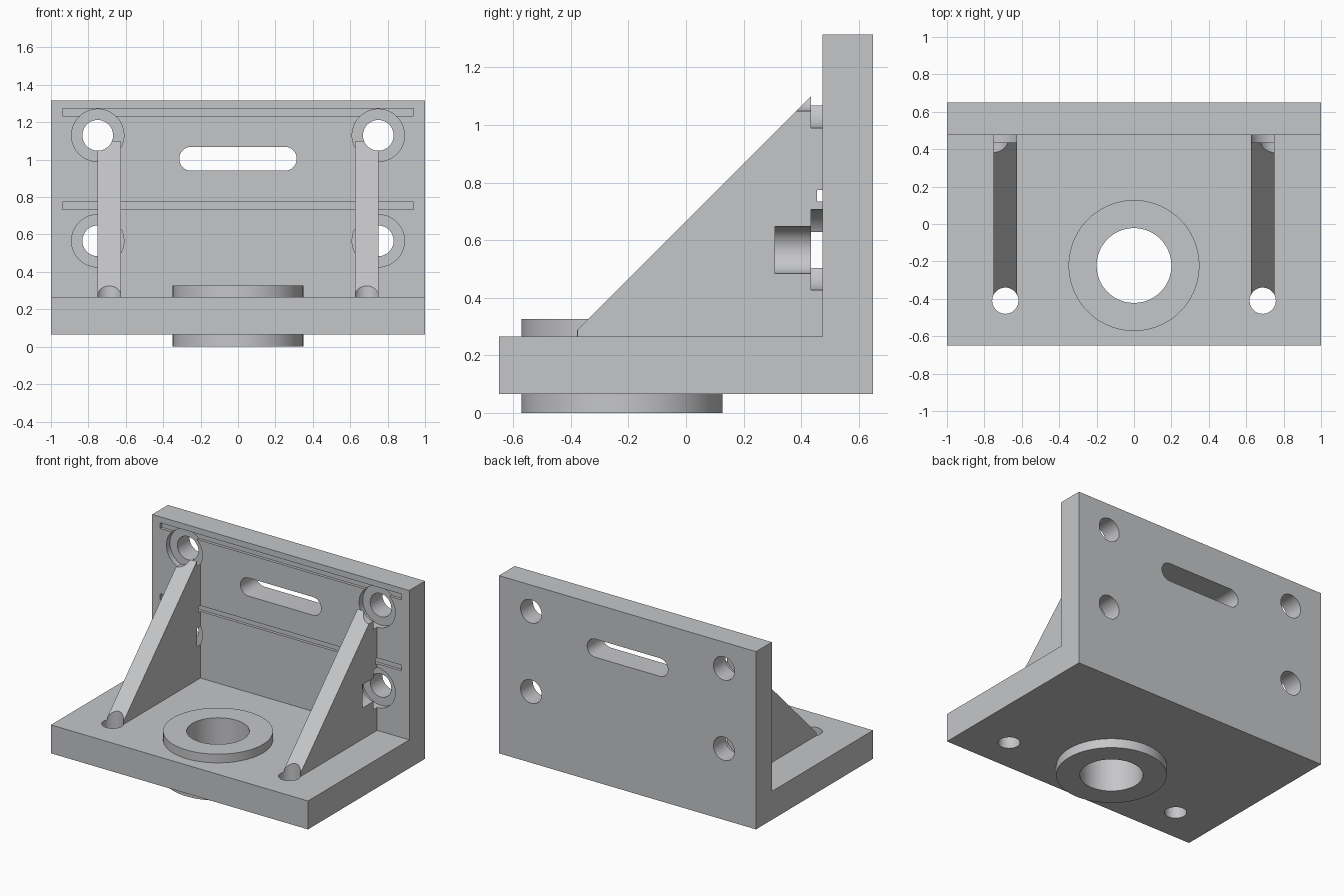
import bpy, bmesh, math

cube = bpy.data.objects.get("Cube")
if cube:
    bpy.data.objects.remove(cube, do_unlink=True)

metal = bpy.data.materials.new("light_grey_metal")
metal.use_nodes = True
GREY = (0.56, 0.565, 0.58, 1)
metal.diffuse_color = GREY
metal.node_tree.nodes["Principled BSDF"].inputs["Base Color"].default_value = GREY


def prism(name, points, axis, start, end):
    """Extrude a flat outline along x, y or z."""
    bm = bmesh.new()

    def place(p, d):
        co = list(p)
        co.insert("xyz".index(axis), d)
        return bm.verts.new(co)

    face = bm.faces.new([place(p, start) for p in points])
    out = bmesh.ops.extrude_face_region(bm, geom=[face])
    for g in out["geom"]:
        if isinstance(g, bmesh.types.BMVert):
            g.co["xyz".index(axis)] = end
    bmesh.ops.recalc_face_normals(bm, faces=bm.faces[:])
    mesh = bpy.data.meshes.new(name)
    bm.to_mesh(mesh)
    bm.free()
    mesh.materials.append(metal)
    obj = bpy.data.objects.new(name, mesh)
    bpy.context.collection.objects.link(obj)
    return obj


def capsule(cx, cy, r, half=0.0, n=64):
    """Circle, or a rounded slot when half is above zero."""
    pts = []
    for i in range(n):
        a = 2 * math.pi * (i + 0.5) / n - math.pi / 2
        side = half if math.cos(a) > 0 else -half
        pts.append((cx + side + r * math.cos(a), cy + r * math.sin(a)))
    return pts


def rect(x0, x1, y0, y1):
    return [(x0, y0), (x1, y0), (x1, y1), (x0, y1)]


def combine(target, tool, operation):
    mod = target.modifiers.new(operation.lower(), "BOOLEAN")
    mod.operation = operation
    mod.solver = "EXACT"
    mod.object = tool
    bpy.context.view_layer.objects.active = target
    bpy.ops.object.modifier_apply(modifier=mod.name)
    bpy.data.objects.remove(tool, do_unlink=True)


# L-shaped base and upright plate
bracket = prism("angle_bracket", [(-0.65, 0.065), (0.65, 0.065), (0.65, 1.315),
                (0.475, 1.315), (0.475, 0.265), (-0.65, 0.265)], "x", -1, 1)

# Round boss and the two triangular ribs
combine(bracket, prism("boss", capsule(0, -0.222, 0.35), "z", 0, 0.326), "UNION")
rib = [(-0.40, 0.2), (0.5, 0.2), (0.5, 1.14), (0.475, 1.14), (-0.40, 0.265)]
for s in (-1, 1):
    combine(bracket, prism("rib", rib, "x", s * 0.625, s * 0.75), "UNION")

# Bore through the boss, long slot through the plate
cutters = [prism("bore", capsule(0, -0.222, 0.2), "z", -0.1, 0.5),
           prism("slot", capsule(0, 1.005, 0.064, 0.25), "y", 0.3, 0.8)]

# Base holes at the rib toes, counterbored bolt holes in the plate
for s in (-1, 1):
    cutters.append(prism("base_hole", capsule(s * 0.688, -0.41, 0.07), "z", -0.1, 0.6))
    for z in (0.566, 1.13):
        cutters.append(prism("bolt_hole", capsule(s * 0.75, z, 0.082), "y", 0.31, 0.8))
        cutters.append(prism("counterbore", capsule(s * 0.75, z, 0.14), "y", 0.435, 0.515))

# Long shallow grooves across the plate
for z in (0.754, 1.253):
    cutters.append(prism("groove", rect(-0.938, 0.938, z - 0.02, z + 0.02), "y", 0.455, 0.495))

for c in cutters:
    combine(bracket, c, "DIFFERENCE")

# Smooth the round walls, keep the machined edges sharp
bpy.ops.object.select_all(action="DESELECT")
bracket.select_set(True)
bpy.context.view_layer.objects.active = bracket
bpy.ops.object.shade_smooth_by_angle(angle=math.radians(30))
